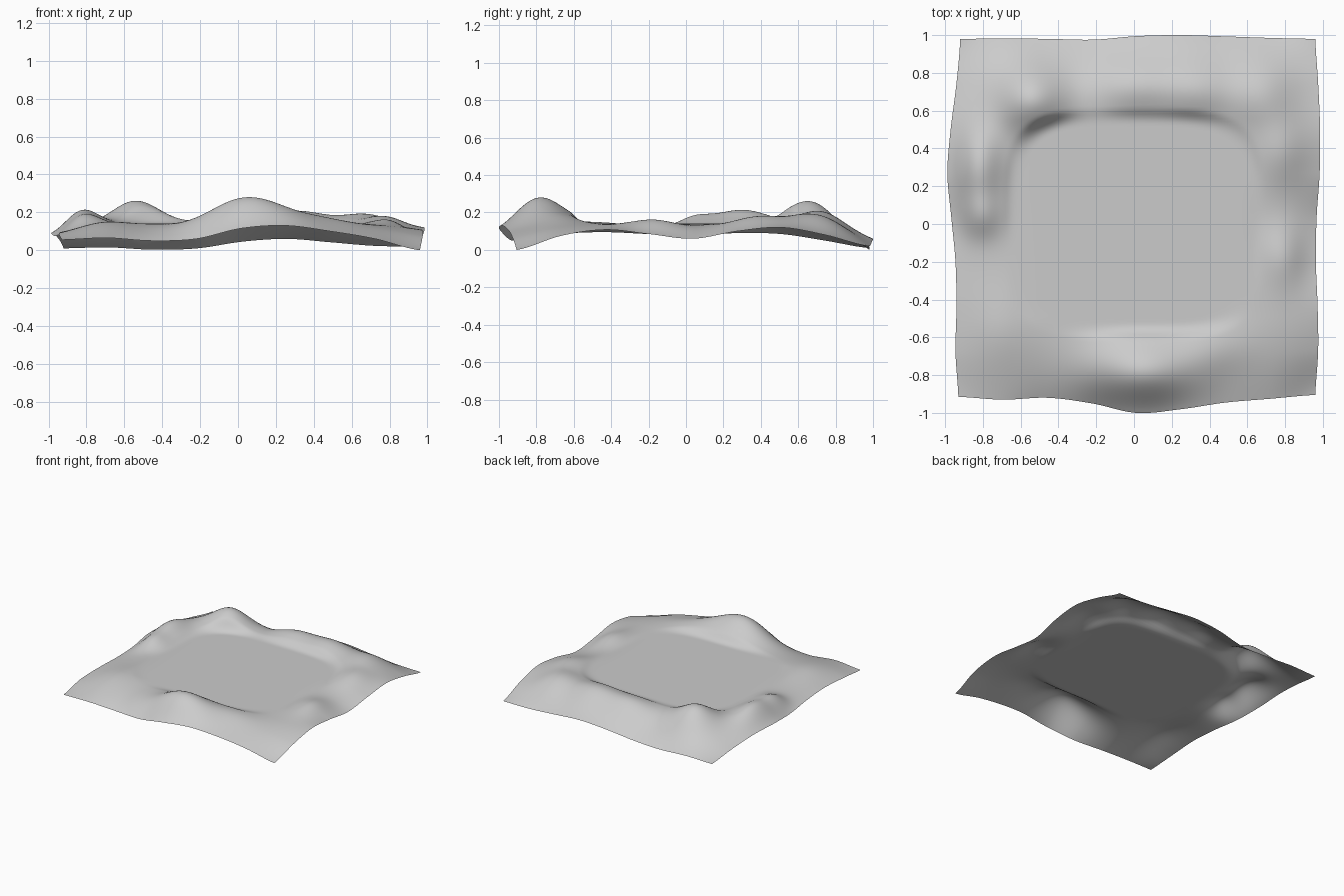
import bpy
import bmesh
import math

if "Cube" in bpy.data.objects:
    bpy.data.objects.remove(bpy.data.objects["Cube"], do_unlink=True)

N = 120          # grid cells per side
PLATEAU = 0.14   # height of the flat middle

# Border outlines and heights, evenly sampled along each side
FRONT_Y = [-.915, -.93, -.92, -.95, -1, -.98, -.945, -.925, -.905]
BACK_Y = [.98, .982, .98, .976, .995, 1, .993, .985, .98]
LEFT_X = [-.93, -.945, -.94, -.945, -.967, -.988, -.97, -.94, -.92]
RIGHT_X = [.96, .975, .972, .963, .967, .983, .985, .975, .96]
FRONT_Z = [.055, .065, .05, .06, .115, .13, .1, .06, 0]
BACK_Z = [.01, .015, .003, .01, .045, .06, .042, .023, .02]
LEFT_Z = [.055, .085, .095, .085, .075, .09, .085, .05, .01]
RIGHT_Z = [0, .075, .108, .085, .06, .1, .12, .08, .02]

# Hills on the rim: x, y, height, spread x, spread y
HILLS = [
    (.05, -.79, .15, .2, .13),      # big front hill
    (.42, -.66, .03, .14, .1),      # its shoulder
    (-.54, .67, .13, .13, .13),     # round back hill
    (-.83, .3, .1, .09, .16),       # side ridge
    (-.82, .04, .05, .08, .08),
    (-.72, -.55, .02, .1, .15),
    (0, .74, .07, .16, .11),        # back ridge
    (.34, .72, .07, .14, .12),
    (.68, .7, .06, .12, .14),
    (.78, .38, .045, .1, .12),      # right side bumps
    (.8, -.17, .045, .08, .12),
]


def curve(values, s):
    """Smooth curve through evenly spaced values, s from -1 to 1."""
    last = len(values) - 1
    f = (s + 1) / 2 * last
    i = min(int(f), last - 1)
    t = f - i
    a, b, c, d = (values[max(0, min(last, i + k))] for k in (-1, 0, 1, 2))
    return b + t / 2 * (c - a + t * (2*a - 5*b + 4*c - d + t * (3*(b - c) + d - a)))


def smooth(t):
    t = max(0, min(1, t))
    return t * t * (3 - 2 * t)


def side_weight(s):
    return max(0, (abs(s) - .55) / .45) ** 2


def point(u, v):
    x0, x1 = curve(LEFT_X, v), curve(RIGHT_X, v)
    y0, y1 = curve(FRONT_Y, u), curve(BACK_Y, u)
    x = x0 + (x1 - x0) * (u + 1) / 2
    y = y0 + (y1 - y0) * (v + 1) / 2

    # Ground falling from the plateau to the border
    a, b = side_weight(u), side_weight(v)
    side = LEFT_Z if u < 0 else RIGHT_Z
    end = FRONT_Z if v < 0 else BACK_Z
    corner = side[0] if v < 0 else side[-1]
    z = PLATEAU + a * (curve(side, v) - PLATEAU) + b * (curve(end, u) - PLATEAU)
    z -= a * b * (corner - PLATEAU)

    # Hills, held off the plateau and the border
    gate = smooth(((x / .6) ** 4 + (y / .53) ** 4 - .95) / .85)
    gate *= (1 - abs(u) ** 14) * (1 - abs(v) ** 14)
    hills = sum(h * math.exp(-((x - cx) / sx) ** 2 / 2 - ((y - cy) / sy) ** 2 / 2)
                for cx, cy, h, sx, sy in HILLS)
    return x, y, z + gate * hills


# Terrain sheet
bm = bmesh.new()
bmesh.ops.create_grid(bm, x_segments=N, y_segments=N, size=1)
for vert in bm.verts:
    vert.co = point(vert.co.x, vert.co.y)
low = min(vert.co.z for vert in bm.verts)
for vert in bm.verts:
    vert.co.z -= low
for face in bm.faces:
    face.smooth = True
mesh = bpy.data.meshes.new("terrain")
bm.to_mesh(mesh)
bm.free()
terrain = bpy.data.objects.new("terrain", mesh)
bpy.context.collection.objects.link(terrain)

# Plain grey ground
grey = bpy.data.materials.new("ground_grey")
grey.use_nodes = True
color = (.6, .6, .6, 1)
grey.diffuse_color = color
grey.node_tree.nodes["Principled BSDF"].inputs["Base Color"].default_value = color
mesh.materials.append(grey)
